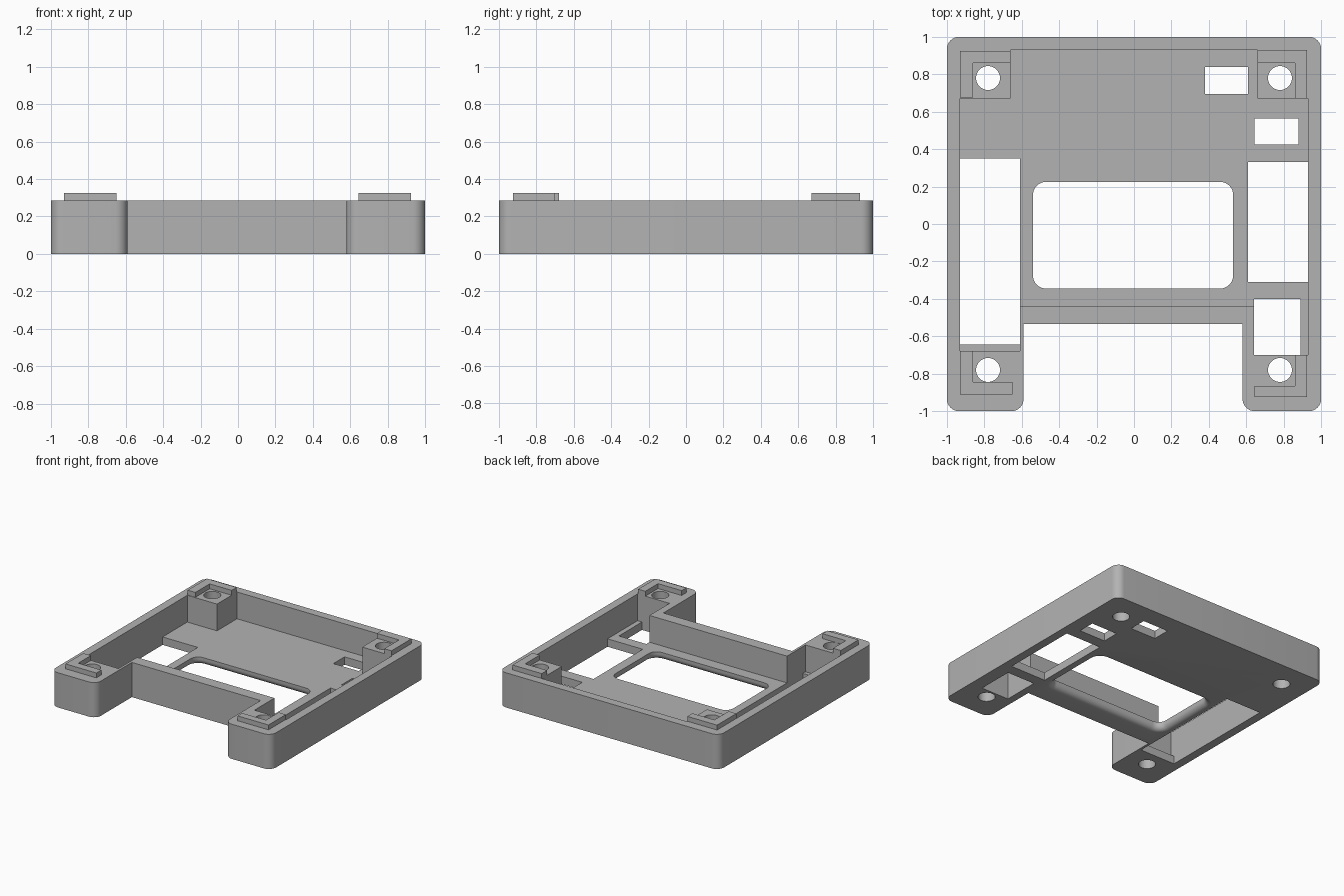
import bpy, bmesh
from math import sin, cos, pi

cube = bpy.data.objects.get("Cube")
if cube:
    bpy.data.objects.remove(cube, do_unlink=True)

grey = bpy.data.materials.new("plain grey")
grey.use_nodes = True
grey.diffuse_color = (0.45, 0.45, 0.45, 1)
grey.node_tree.nodes["Principled BSDF"].inputs["Base Color"].default_value = (0.45, 0.45, 0.45, 1)

FLOOR, RIM, LIP = 0.065, 0.285, 0.325


def loft(name, rings):
    """Solid through matching (outline, height) rings, capped at both ends."""
    bm = bmesh.new()
    loops = [[bm.verts.new((x, y, z)) for x, y in pts] for pts, z in rings]
    n = len(loops[0])
    for a, b in zip(loops, loops[1:]):
        for i in range(n):
            j = (i + 1) % n
            bm.faces.new((a[i], a[j], b[j], b[i]))
    bm.faces.new(loops[0][::-1])
    bm.faces.new(loops[-1])
    bmesh.ops.recalc_face_normals(bm, faces=bm.faces)
    mesh = bpy.data.meshes.new(name)
    bm.to_mesh(mesh)
    bm.free()
    mesh.materials.append(grey)
    obj = bpy.data.objects.new(name, mesh)
    bpy.context.collection.objects.link(obj)
    return obj


def prism(name, pts, z0, z1):
    return loft(name, [(pts, z0), (pts, z1)])


def rect(x0, x1, y0, y1):
    return [(x0, y0), (x1, y0), (x1, y1), (x0, y1)]


def arc(cx, cy, r, start, turn=pi / 2, steps=8):
    return [(cx + r * cos(start + turn * i / steps), cy + r * sin(start + turn * i / steps))
            for i in range(steps + 1)]


def round_rect(x0, x1, y0, y1, r):
    return (arc(x1 - r, y1 - r, r, 0) + arc(x0 + r, y1 - r, r, pi / 2)
            + arc(x0 + r, y0 + r, r, pi) + arc(x1 - r, y0 + r, r, 1.5 * pi))


def activate(obj):
    bpy.ops.object.select_all(action='DESELECT')
    obj.select_set(True)
    bpy.context.view_layer.objects.active = obj


def cut(target, cutter):
    mod = target.modifiers.new("cut", 'BOOLEAN')
    mod.operation = 'DIFFERENCE'
    mod.solver = 'EXACT'
    mod.object = cutter
    activate(target)
    bpy.ops.object.modifier_apply(modifier=mod.name)
    bpy.data.objects.remove(cutter, do_unlink=True)


# Outer block with two rounded front legs
R = 0.065
outline = (arc(1 - R, 1 - R, R, 0) + arc(R - 1, 1 - R, R, pi / 2) + arc(R - 1, R - 1, R, pi)
           + arc(-0.59 - R, R - 1, R, 1.5 * pi) + [(-0.59, -0.535), (0.58, -0.535)]
           + arc(0.58 + R, R - 1, R, pi) + arc(1 - R, R - 1, R, 1.5 * pi))
tray = prism("tray", outline, 0, RIM)

# Inner cavity, leaving the walls and corner posts
cavity = [(-0.93, -0.68), (-0.61, -0.68), (-0.61, -0.44), (0.64, -0.44), (0.64, -0.7), (0.93, -0.7),
          (0.93, 0.67), (0.66, 0.67), (0.66, 0.93), (-0.66, 0.93), (-0.66, 0.67), (-0.93, 0.67)]
cut(tray, prism("cavity_cutter", cavity, FLOOR, 0.5))

# Square openings through the floor
for x0, x1, y0, y1 in [(-0.93, -0.61, -0.645, 0.35), (0.61, 0.93, -0.31, 0.33), (0.64, 0.89, -0.7, -0.4),
                       (0.38, 0.61, 0.695, 0.84), (0.645, 0.88, 0.425, 0.565)]:
    cut(tray, prism("slot_cutter", rect(x0, x1, y0, y1), -0.1, 0.1))

# Central window with a rounded lower edge
F = 0.045
rings = []
for i in range(7):
    a = pi / 2 * (1 - i / 6)
    grow = F * (1 - cos(a))
    rings.append((round_rect(-0.54 - grow, 0.53 + grow, -0.345 - grow, 0.225 + grow, 0.07 + grow),
                  F * (1 - sin(a))))
rings = [(rings[0][0], -0.1)] + rings + [(rings[-1][0], 0.1)]
cut(tray, loft("window_cutter", rings))

# Screw holes through the corner posts
for sx in (-1, 1):
    for sy in (-1, 1):
        cut(tray, prism("hole_cutter", arc(0.78 * sx, 0.78 * sy, 0.064, 0, 2 * pi, 32)[:-1], -0.1, 0.5))
activate(tray)
bpy.ops.object.shade_smooth_by_angle(angle=pi / 6)


# Raised corner lips: outer corner, ends of both arms, inner corner
def lip(name, ox, oy, ex, ey, ix, iy):
    prism(name, [(ox, oy), (ex, oy), (ex, iy), (ix, iy), (ix, ey), (ox, ey)], RIM, LIP)


lip("back_right_lip", -0.93, 0.925, -0.66, 0.675, -0.86, 0.86)
lip("back_left_lip", 0.925, 0.93, 0.66, 0.67, 0.86, 0.86)
lip("front_right_lip", -0.93, -0.91, -0.65, -0.68, -0.86, -0.845)
lip("front_left_lip", 0.925, -0.925, 0.645, -0.7, 0.86, -0.865)
